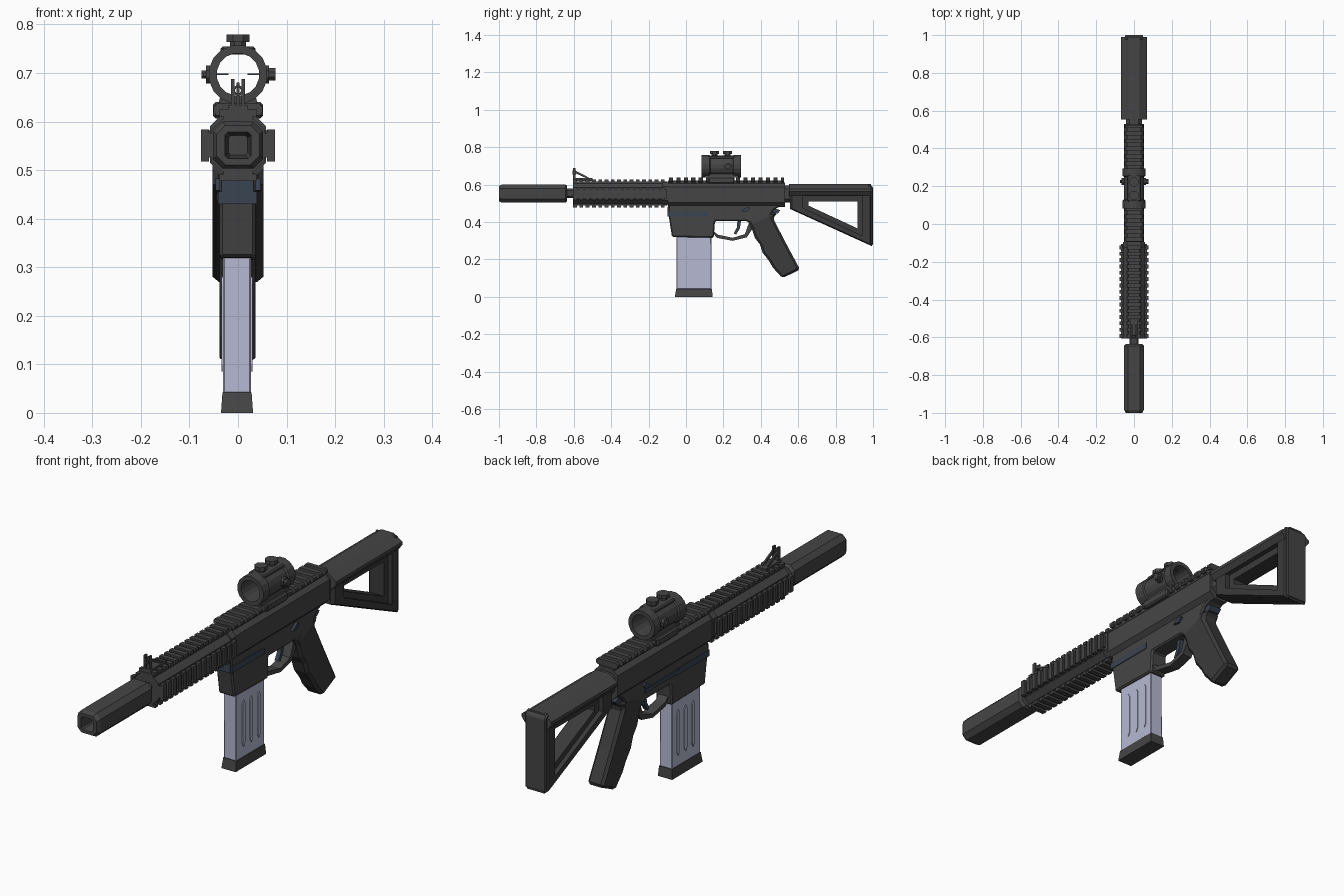
import bpy, bmesh, math
from mathutils import Vector

if "Cube" in bpy.data.objects:
    bpy.data.objects.remove(bpy.data.objects["Cube"])


def material(name, rgb):
    m = bpy.data.materials.new(name)
    m.diffuse_color = (*rgb, 1)
    m.use_nodes = True
    m.node_tree.nodes["Principled BSDF"].inputs["Base Color"].default_value = m.diffuse_color
    return m


GREY = material("dark grey", (0.06, 0.06, 0.06))
BLACK = material("charcoal", (0.043, 0.043, 0.043))
BLUE = material("blue steel", (0.042, 0.056, 0.085))
PALE = material("pale lavender", (0.47, 0.49, 0.65))


def loft(name, rings, mat, closed=False, bevel=0):
    """Skin a list of rings; cap the ends unless the skin closes on itself."""
    bm = bmesh.new()
    vs = [[bm.verts.new(p) for p in r] for r in rings]
    n = len(vs[0])
    for k in range(len(vs) if closed else len(vs) - 1):
        a, b = vs[k], vs[(k + 1) % len(vs)]
        for i in range(n):
            j = (i + 1) % n
            bm.faces.new((a[i], a[j], b[j], b[i]))
    if not closed:
        bm.faces.new(vs[0])
        bm.faces.new(vs[-1])
    bmesh.ops.recalc_face_normals(bm, faces=bm.faces)
    me = bpy.data.meshes.new(name)
    bm.to_mesh(me)
    bm.free()
    me.materials.append(mat)
    ob = bpy.data.objects.new(name, me)
    bpy.context.collection.objects.link(ob)
    if bevel:
        mod = ob.modifiers.new("chamfer", 'BEVEL')
        mod.width, mod.segments = bevel, 1
        mod.limit_method, mod.angle_limit = 'ANGLE', math.radians(40)
    return ob


def side(name, prof, x0, x1, mat, bevel=0):
    """Extrude a (y, z) profile across x."""
    return loft(name, [[(x, y, z) for y, z in prof] for x in (x0, x1)], mat, bevel=bevel)


def along(name, prof, y0, y1, mat, bevel=0):
    """Extrude an (x, z) profile along y."""
    return loft(name, [[(x, y, z) for x, z in prof] for y in (y0, y1)], mat, bevel=bevel)


def box(name, x, y, z, mat, bevel=0):
    return side(name, [(y[0], z[0]), (y[1], z[0]), (y[1], z[1]), (y[0], z[1])], *x, mat, bevel)


def octagon(w, z0, z1, c):
    return [(-w, z0 + c), (-w + c, z0), (w - c, z0), (w, z0 + c),
            (w, z1 - c), (w - c, z1), (c - w, z1), (-w, z1 - c)]


def circle(r, n, cz):
    return [(r * math.cos((i + .5) * math.tau / n), cz + r * math.sin((i + .5) * math.tau / n))
            for i in range(n)]


def ring(prof, y):
    return [(x, y, z) for x, z in prof]


# Muzzle tube with square bore, and barrel behind it
out, rim = octagon(.052, .503, .6, .02), octagon(.044, .511, .592, .018)
bore = octagon(.027, .524, .578, .006)
loft("muzzle_tube", [ring(rim, -.635), ring(out, -.645), ring(out, -.985), ring(rim, -1),
                     ring(bore, -1), ring(octagon(.02, .531, .571, .005), -.93)], GREY)
along("barrel", octagon(.025, .528, .578, .01), -.66, -.59, GREY)

# Handguard with toothed rails on all four sides
along("handguard", octagon(.055, .497, .605, .022), -.605, -.1, GREY)
along("handguard_collar", octagon(.058, .493, .612, .022), -.125, -.095, GREY)
for s in (-1, 1):
    box("side_rail", sorted((s * .05, s * .068)), (-.605, -.105), (.526, .576), GREY)
box("top_rail", (-.03, .03), (-.605, -.1), (.6, .616), GREY)
box("bottom_rail", (-.03, .03), (-.605, -.1), (.487, .505), GREY)
for i in range(15):
    y = (-.603 + i * .0335, -.583 + i * .0335)
    for s in (-1, 1):
        box("side_tooth", sorted((s * .06, s * .076)), y, (.518, .584), GREY)
    box("top_tooth", (-.038, .038), y, (.61, .626), GREY)
    box("bottom_tooth", (-.038, .038), y, (.478, .492), GREY)

# Upper receiver and its toothed rail
along("upper_receiver", octagon(.053, .48, .612, .024), -.095, .53, GREY)
box("receiver_rail", (-.036, .036), (-.095, .525), (.605, .622), GREY)
for i in range(16):
    y = -.092 + i * .04
    along("receiver_tooth", octagon(.05, .612, .637, .007), y, min(y + .022, .525), GREY)
along("rear_collar", octagon(.042, .505, .595, .018), .52, .56, GREY)

# Lower receiver with magazine well
side("lower_receiver", [(-.095, .495), (-.092, .43), (-.075, .32), (.148, .315), (.155, .405),
                        (.32, .405), (.36, .385), (.44, .42), (.47, .465), (.525, .495)],
     -.038, .036, GREY, .006)
box("well_band", (-.041, .039), (-.097, .12), (.43, .456), BLUE)
box("well_front_plate", (-.034, .032), (-.1, -.085), (.43, .48), BLUE)
box("left_strip", (-.043, -.035), (.1, .33), (.437, .453), BLUE)
for s in (-1, 1):
    side("selector", [(.295, .458), (.325, .455), (.343, .472), (.33, .483)],
         *sorted((s * .034, s * .046)), BLUE)
side("rear_tang", [(.44, .44), (.49, .445), (.505, .462), (.47, .475)], -.025, .025, BLUE)

# Trigger and guard
side("trigger", [(.275, .41), (.295, .41), (.288, .365), (.268, .333), (.255, .338), (.272, .37)],
     -.009, .009, BLUE)
side("trigger_guard", [(.145, .34), (.165, .315), (.25, .299), (.325, .318), (.37, .385),
                       (.34, .405), (.315, .335), (.25, .315), (.17, .332), (.15, .35)],
     -.022, .022, GREY)

# Grip with finger waves
side("grip", [(.325, .415), (.352, .365), (.368, .315), (.395, .28), (.41, .235), (.445, .19),
              (.465, .155), (.515, .1), (.61, .145), (.535, .285), (.465, .42), (.49, .45), (.4, .45)],
     -.038, .036, BLACK, .011)

# Magazine, ribs and base
side("magazine", [(-.05, .04), (.137, .04), (.135, .33), (-.052, .33)], -.031, .027, PALE, .003)
for x in (-.031, .027):
    for y in (-.002, .048, .098):
        side("magazine_rib", [(y - .009, .1), (y, .085), (y + .009, .1), (y + .009, .265),
                              (y, .28), (y - .009, .265)], x - .003, x + .003, PALE)
loft("magazine_base", [[(-.035, -.06, 0), (.031, -.06, 0), (.031, .142, 0), (-.035, .142, 0)],
                       [(-.032, -.052, .042), (.028, -.052, .042),
                        (.028, .139, .042), (-.032, .139, .042)]], GREY)

# Shoulder stock: stepped triangular frame with a flared cap on top
outer = [(.555, .59), (.555, .47), (.995, .27), (.995, .59)]
groove = [(.625, .54), (.625, .475), (.945, .325), (.945, .54)]
hole = [(.655, .51), (.655, .487), (.918, .365), (.918, .51)]
mid = Vector((.79, .49))
face = [mid + (Vector(p) - mid) * .95 for p in outer]
plan = [(outer, -.04), (face, -.053), (groove, -.053), (groove, -.034), (hole, -.034),
        (hole, .034), (groove, .034), (groove, .053), (face, .053), (outer, .04)]
loft("stock_frame", [[(x, y, z) for y, z in p] for p, x in plan], BLACK, closed=True)
cap = [(-.028, .602), (-.069, .575), (-.069, .562), (-.052, .54),
       (.052, .54), (.069, .562), (.069, .575), (.028, .602)]
along("stock_cap", cap, .552, .99, GREY)
side("butt_pad", [(.975, .29), (1, .275), (1, .585), (.985, .6), (.975, .6)], -.048, .048, GREY, .008)

# Optic: open tube, mount, knobs and aiming ticks
R, r = circle(.061, 16, .697), circle(.044, 16, .697)
R2 = circle(.055, 16, .697)
loft("optic_tube", [ring(r, .082), ring(R, .082), ring(R, .125), ring(R2, .13), ring(R2, .25),
                    ring(R, .255), ring(R, .295), ring(r, .295)], GREY, closed=True)
along("optic_saddle", [(-.04, .637), (.04, .637), (.034, .664), (.018, .65), (-.018, .65),
                       (-.034, .664)], .1, .28, GREY)
box("optic_clamp", (-.052, .052), (.12, .26), (.606, .64), GREY, .006)
box("optic_top_plate", (-.036, .036), (.12, .26), (.738, .755), GREY, .005)
for y in (.152, .222):
    for rad, z0, z1 in ((.018, .75, .766), (.026, .764, .779)):
        pts = [(a, y + b) for a, b in circle(rad, 8, 0)]
        loft("top_knob", [[(a, b, z) for a, b in pts] for z in (z0, z1)], GREY)
for x0, x1, rad in ((.05, .064, .02), (.06, .077, .014), (-.066, -.05, .02), (-.075, -.06, .009)):
    loft("side_knob", [[(x, .225 + a, b) for a, b in circle(rad, 8, .697)] for x in (x0, x1)], GREY)
for s in (-1, 1):
    box("aiming_tick", sorted((s * .02, s * .046)), (.186, .19), (.6955, .6985), GREY)

# Front sight: base, braces, wings and ring
box("sight_base", (-.02, .02), (-.605, -.5), (.618, .634), GREY)
for s in (-1, 1):
    x = sorted((s * .007, s * .014))
    side("sight_brace", [(-.588, .672), (-.505, .63), (-.52, .628), (-.59, .66)], *x, GREY)
    box("sight_wing", x, (-.605, -.59), (.62, .688), GREY)
post = circle(.011, 10, .664)
hollow = circle(.006, 10, .664)
loft("sight_ring", [ring(post, -.607), ring(post, -.588), ring(hollow, -.588), ring(hollow, -.607)],
     GREY, closed=True)
box("sight_post", (-.003, .003), (-.602, -.594), (.625, .68), GREY)
